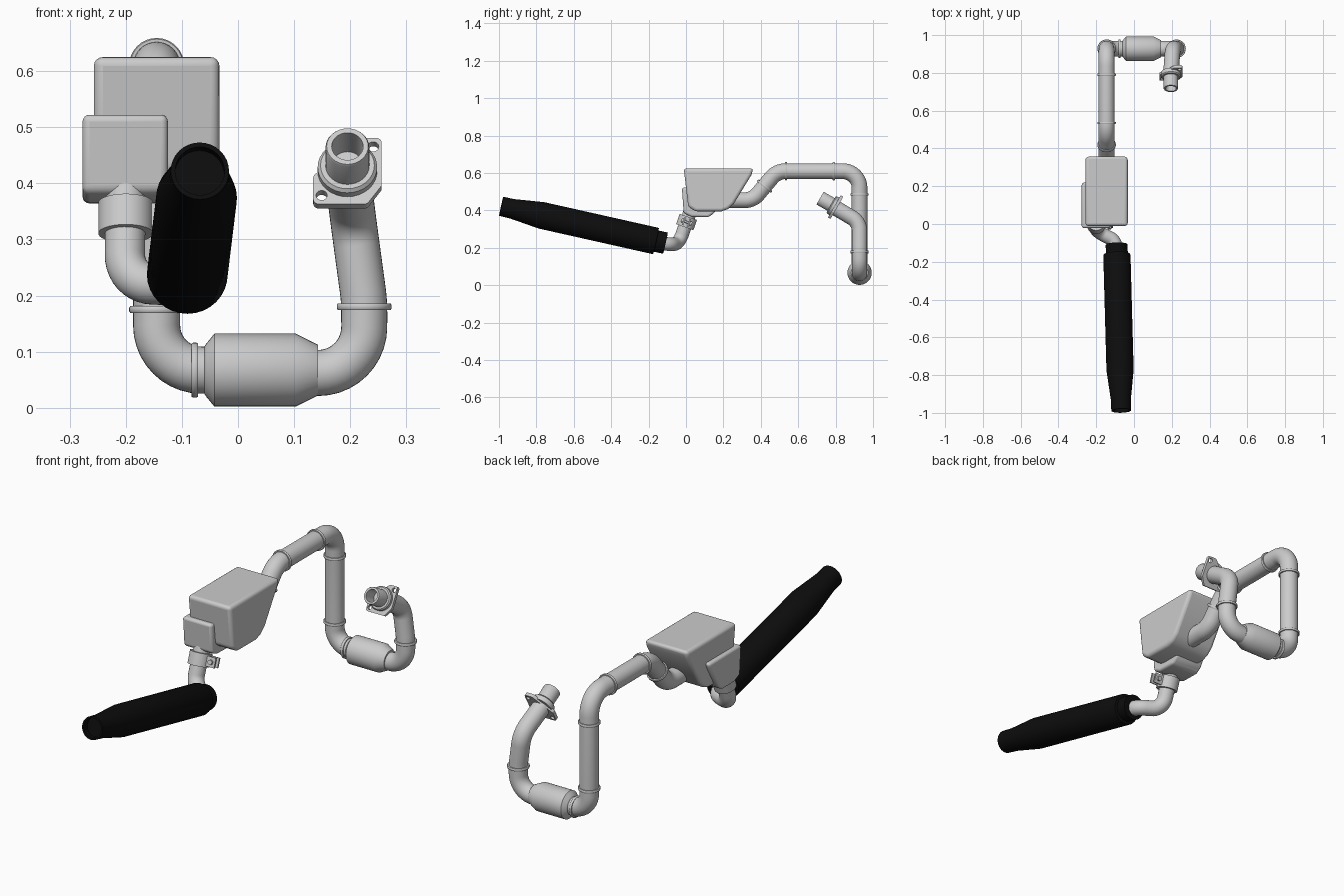
import bpy, bmesh, math
from mathutils import Vector, Matrix, Quaternion

if "Cube" in bpy.data.objects:
    bpy.data.objects.remove(bpy.data.objects["Cube"])

V = Vector
SEG = 32
black = bpy.data.materials.new("black_coating")
black.diffuse_color = (0.004, 0.004, 0.004, 1)
black.use_nodes = True
black.node_tree.nodes["Principled BSDF"].inputs["Base Color"].default_value = black.diffuse_color


def finish(name, bm, mat=None, angle=35):
    bmesh.ops.recalc_face_normals(bm, faces=bm.faces)
    me = bpy.data.meshes.new(name)
    bm.to_mesh(me)
    bm.free()
    ob = bpy.data.objects.new(name, me)
    bpy.context.collection.objects.link(ob)
    if mat:
        me.materials.append(mat)
    bpy.ops.object.select_all(action='DESELECT')
    ob.select_set(True)
    bpy.context.view_layer.objects.active = ob
    bpy.ops.object.shade_smooth_by_angle(angle=math.radians(angle))
    return ob


def frame(origin, axis):
    """Matrix whose z runs along axis."""
    return Matrix.Translation(origin) @ V(axis).to_track_quat('Z', 'Y').to_matrix().to_4x4()


def skin(bm, rings, closed=False):
    n = len(rings)
    for i in range(n if closed else n - 1):
        a, b = rings[i], rings[(i + 1) % n]
        for k in range(len(a)):
            j = (k + 1) % len(a)
            bm.faces.new((a[k], a[j], b[j], b[k]))
    if not closed:
        bm.faces.new(rings[0])
        bm.faces.new(rings[-1])


def lathe(name, origin, axis, profile, mat=None, closed=False):
    """Turn (distance, radius) points around an axis."""
    bm, m = bmesh.new(), frame(origin, axis)
    rings = [[bm.verts.new(m @ V((r * math.cos(2 * math.pi * k / SEG),
                                  r * math.sin(2 * math.pi * k / SEG), d)))
              for k in range(SEG)] for d, r in profile]
    skin(bm, rings, closed)
    return finish(name, bm, mat)


def arc(a, p, b, r, steps=10):
    """Points rounding corner p between a and b."""
    u, w = (a - p).normalized(), (b - p).normalized()
    half = u.angle(w) / 2
    c = p + (u + w).normalized() * (r / math.sin(half))
    s = p + u * (r / math.tan(half)) - c
    ax = u.cross(w).normalized()
    turn = math.pi - 2 * half
    return [c + Quaternion(ax, -turn * i / steps) @ s for i in range(steps + 1)]


def pipe(name, pts, bends, radius):
    """Sweep a circle along a path with rounded corners."""
    p = [V(q) for q in pts]
    path = [p[0]]
    for i, r in enumerate(bends, 1):
        path += arc(p[i - 1], p[i], p[i + 1], r)
    path.append(p[-1])
    bm, rings, q, last = bmesh.new(), [], None, None
    for i, c in enumerate(path):
        t = (path[min(i + 1, len(path) - 1)] - path[max(i - 1, 0)]).normalized()
        q = t.to_track_quat('Z', 'Y') if q is None else last.rotation_difference(t) @ q
        last = t
        rings.append([bm.verts.new(c + q @ V((radius * math.cos(2 * math.pi * k / SEG),
                                              radius * math.sin(2 * math.pi * k / SEG), 0)))
                      for k in range(SEG)])
    skin(bm, rings)
    return finish(name, bm)


def bead(name, origin, axis, r=0.049, h=0.006):
    return lathe(name, origin, axis, [(-h, r - .01), (-h, r - .002), (-h * .5, r),
                                      (h * .5, r), (h, r - .002), (h, r - .01)])


def chamber(name, x0, x1, yz, width):
    """Side profile pulled across x with rounded edges."""
    bm = bmesh.new()
    skin(bm, [[bm.verts.new((x, y, z)) for y, z in yz] for x in (x0, x1)])
    ob = finish(name, bm)
    mod = ob.modifiers.new("round", 'BEVEL')
    mod.width, mod.segments, mod.limit_method = width, 4, 'ANGLE'
    mod.angle_limit = math.radians(25)
    bpy.ops.object.shade_smooth_by_angle(angle=math.radians(35))
    return ob


def block(name, m, centre, size):
    bm = bmesh.new()
    bmesh.ops.create_cube(bm, size=1, matrix=m @ Matrix.Translation(centre)
                          @ Matrix.Diagonal((*size, 1)))
    return finish(name, bm)


# Black silencer with tapered open tip and inlet collar
tip, inlet = V((-.068, -.988, .422)), V((-.092, -.11, .225))
lathe("silencer", tip, inlet - tip,
      [(.03, .044), (0, .044), (0, .052), (.06, .053), (.22, .072), (.842, .072),
       (.848, .070), (.85, .058), (.9, .058)], black)

# Link pipe between silencer and small chamber, with clamp
pipe("link_pipe", [(-.09, -.15, .229), (-.105, -.085, .218), (-.202, -.038, .222),
                   (-.2, .035, .43)], [.05, .065], .036)
up = V((0, .33, .94)).normalized()
cc = V((-.2, .003, .338))
lathe("clamp_band", cc, up, [(-.029, .034), (-.029, .049), (.029, .049), (.029, .034)])
cm = Matrix.Translation(cc) @ Matrix.Rotation(-.337, 4, 'X')
for side in (-1, 1):
    block("clamp_tab", cm, (.064, side * .014, 0), (.05, .008, .045))
lathe("clamp_bolt", cm @ V((.07, -.03, 0)), (0, .94, -.33),
      [(0, .011), (.01, .011), (.01, .006), (.05, .006), (.05, .011), (.06, .011)])

# Expansion chambers
chamber("main_chamber", -.257, -.033,
        [(-.012, .625), (.36, .625), (.35, .59), (.255, .435), (.225, .408), (.19, .395),
         (.05, .395), (.012, .42)], .016)
chamber("small_chamber", -.277, -.125,
        [(-.022, .522), (.222, .522), (.215, .5), (.15, .385), (.12, .364),
         (.03, .366), (-.012, .385)], .012)

# Long pipe from chamber down to the converter
X, Y, Z = -.145, .928, .067
pipe("long_pipe", [(X, .2, .455), (X, .357, .455), (X, .487, .61), (X, Y, .61),
                   (X, Y, Z), (-.04, Y, Z)], [.09, .1, .09, .08], .042)
bead("bead_chamber", (X, .42, .53), (0, .64, .77))
bead("bead_front", (X, .535, .61), (0, 1, 0))
bead("bead_rear", (X, .79, .61), (0, 1, 0))
bead("bead_upper", (X, Y, .485), (0, 0, 1))
bead("bead_lower", (X, Y, .175), (0, 0, 1))
bead("bead_converter", (-.077, Y, Z), (1, 0, 0))

# Converter
lathe("converter", (-.06, Y, Z), (1, 0, 0),
      [(0, .042), (.004, .048), (.018, .065), (.163, .065), (.203, .045), (.203, .04)])

# Header pipe rising to the engine flange
pipe("header_pipe", [(.12, Y, .062), (.225, Y, .062), (.225, Y, .19), (.205, Y, .337),
                     (.195, .79, .419)], [.082, .3, .085], .041)
bead("bead_header", (.225, Y, .18), (0, 0, 1))

# Hollow inlet stub and its collar
n = V((0, -.87, .5)).normalized()
fc = V((.195, .8, .418))
lathe("inlet_stub", fc, n, [(0, .03), (0, .039), (.092, .039), (.096, .037), (.096, .028),
                            (.03, .027)])
lathe("inlet_collar", fc, n, [(0, .036), (0, .053), (.022, .053), (.028, .048), (.028, .036)])

# Two-bolt flange plate with rounded corners
cu = bpy.data.curves.new("flange_outline", 'CURVE')
cu.dimensions, cu.fill_mode, cu.extrude = '2D', 'BOTH', .008
o = [V((x, y, 0)) for x, y in [(.061, .068), (.02, .068), (-.061, -.01), (-.061, -.068),
                               (.035, -.068), (.061, -.03)]]
loops = [[q for i in range(6) for q in arc(o[i - 1], o[i], o[(i + 1) % 6], .01, 5)]]
for s in (-1, 1):
    loops.append([V((s * .046 + .01 * math.cos(a * math.pi / 8),
                     s * .05 + .01 * math.sin(a * math.pi / 8), 0)) for a in range(16)])
for lp in loops:
    sp = cu.splines.new('POLY')
    sp.points.add(len(lp) - 1)
    for pt, q in zip(sp.points, lp):
        pt.co = (q.x, q.y, 0, 1)
    sp.use_cyclic_u = True
tmp = bpy.data.objects.new("flange_helper", cu)
bpy.context.collection.objects.link(tmp)
dg = bpy.context.evaluated_depsgraph_get()
bm = bmesh.new()
bm.from_mesh(bpy.data.meshes.new_from_object(tmp.evaluated_get(dg)))
bpy.data.objects.remove(tmp)
bmesh.ops.remove_doubles(bm, verts=bm.verts, dist=1e-5)
basis = Matrix((V((1, 0, 0)), n.cross(V((1, 0, 0))), n)).transposed().to_4x4()
bm.transform(Matrix.Translation(fc) @ basis)
finish("engine_flange", bm)
